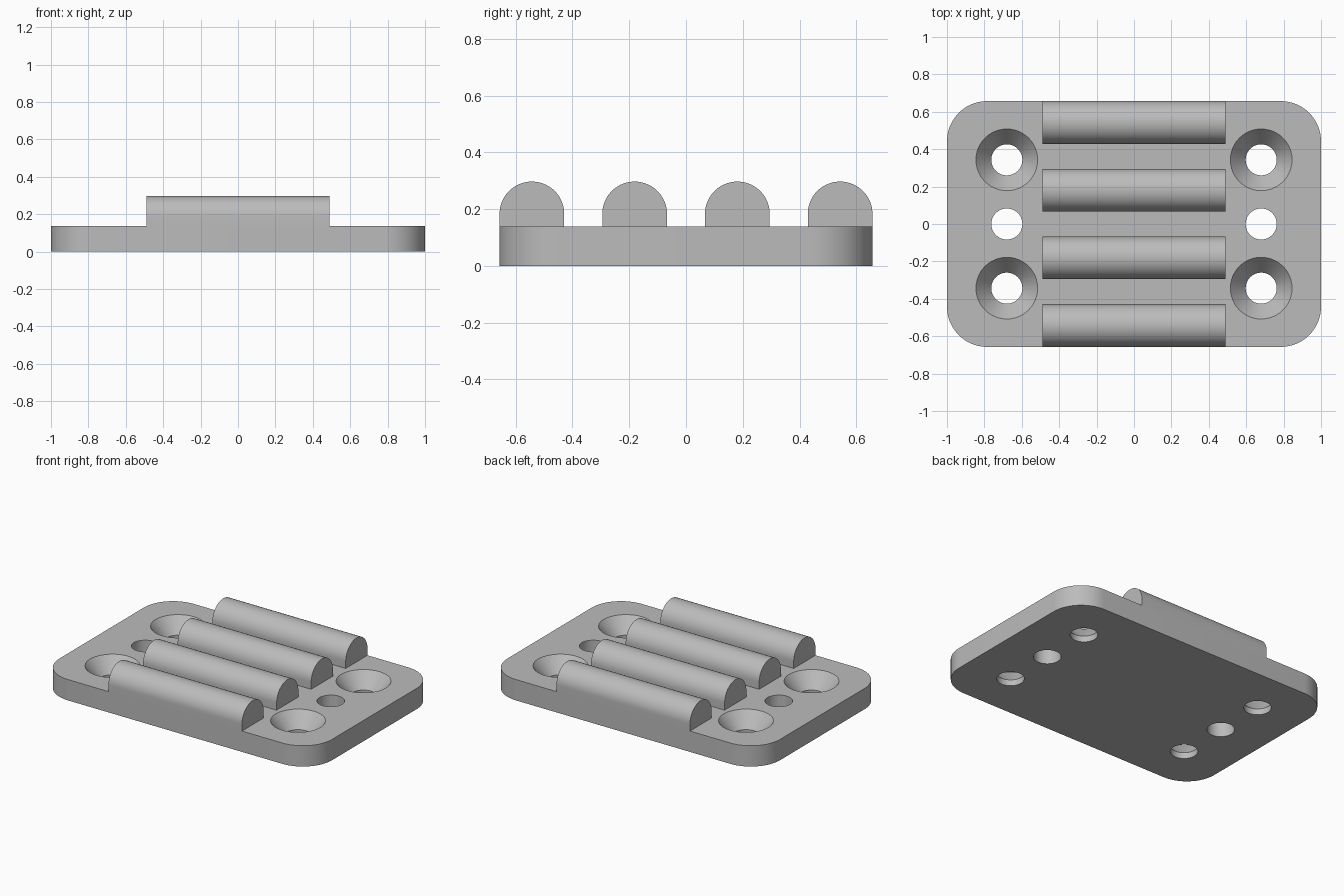
import bpy, bmesh
from math import sin, cos, pi, radians

cube = bpy.data.objects.get("Cube")
if cube:
    bpy.data.objects.remove(cube, do_unlink=True)

HALF_X, HALF_Y, THICK = 1.0, 0.657, 0.138
CORNER = 0.215
HOLE_R, SINK_R, SINK_Z = 0.083, 0.165, 0.04
HOLE_X, HOLE_Y = 0.68, 0.343
RIDGE_R, RIDGE_TOP, RIDGE_HALF = 0.114, 0.297, 0.489

grey = bpy.data.materials.new("light grey")
grey.use_nodes = True
colour = (0.5, 0.5, 0.5, 1)
grey.diffuse_color = colour
grey.node_tree.nodes["Principled BSDF"].inputs["Base Color"].default_value = colour


def arc(cx, cy, r, start, end, steps):
    angles = [radians(start + (end - start) * i / steps) for i in range(steps + 1)]
    return [(cx + r * cos(a), cy + r * sin(a)) for a in angles]


def finish(name, bm):
    bmesh.ops.recalc_face_normals(bm, faces=bm.faces)
    mesh = bpy.data.meshes.new(name)
    bm.to_mesh(mesh)
    bm.free()
    mesh.materials.append(grey)
    obj = bpy.data.objects.new(name, mesh)
    bpy.context.collection.objects.link(obj)
    return obj


def prism(name, points, depth):
    """Extrude a closed outline of 3D points along a vector."""
    bm = bmesh.new()
    face = bm.faces.new([bm.verts.new(p) for p in points])
    extruded = bmesh.ops.extrude_face_region(bm, geom=[face])["geom"]
    verts = [g for g in extruded if isinstance(g, bmesh.types.BMVert)]
    bmesh.ops.translate(bm, verts=verts, vec=depth)
    return finish(name, bm)


def lathe(name, profile, x, y, steps=48):
    """Closed solid of revolution from (radius, z) rings."""
    bm = bmesh.new()
    rings = [[bm.verts.new((px, py, z)) for px, py in arc(x, y, r, 0, 360, steps)[:-1]]
             for r, z in profile]
    for low, high in zip(rings, rings[1:]):
        for i in range(steps):
            j = (i + 1) % steps
            bm.faces.new((low[i], low[j], high[j], high[i]))
    bm.faces.new(rings[0])
    bm.faces.new(rings[-1])
    return finish(name, bm)


def smooth(obj):
    bpy.ops.object.select_all(action='DESELECT')
    obj.select_set(True)
    bpy.context.view_layer.objects.active = obj
    bpy.ops.object.shade_smooth_by_angle(angle=radians(30))


# Base plate with rounded corners
outline = []
for k, (sx, sy) in enumerate([(1, 1), (-1, 1), (-1, -1), (1, -1)]):
    outline += arc(sx * (HALF_X - CORNER), sy * (HALF_Y - CORNER), CORNER,
                   90 * k, 90 * k + 90, 16)
plate = prism("base_plate", [(x, y, 0) for x, y in outline], (0, 0, THICK))

# Plain centre holes and countersunk screw holes
above = 0.02
flare = (SINK_R - HOLE_R) / (THICK - SINK_Z) * above
plain = [(HOLE_R, -above), (HOLE_R, THICK + above)]
sunk = [(HOLE_R, -above), (HOLE_R, SINK_Z), (SINK_R + flare, THICK + above)]
for sx in (-1, 1):
    for sy in (-1, 0, 1):
        cutter = lathe("hole_cutter", sunk if sy else plain, sx * HOLE_X, sy * HOLE_Y)
        cutter.hide_render = True
        mod = plate.modifiers.new("hole", 'BOOLEAN')
        mod.operation, mod.solver, mod.object = 'DIFFERENCE', 'EXACT', cutter
        bpy.context.view_layer.objects.active = plate
        bpy.ops.object.modifier_apply(modifier=mod.name)
        bpy.data.objects.remove(cutter, do_unlink=True)
smooth(plate)

# Four round-topped ridges across the middle
spacing = 2 * (HALF_Y - RIDGE_R) / 3
for i in range(4):
    y = -HALF_Y + RIDGE_R + i * spacing
    section = arc(y, RIDGE_TOP - RIDGE_R, RIDGE_R, 0, 180, 32)
    section += [(y - RIDGE_R, THICK), (y + RIDGE_R, THICK)]
    ridge = prism(f"ridge_{i + 1}", [(-RIDGE_HALF, py, pz) for py, pz in section],
                  (2 * RIDGE_HALF, 0, 0))
    smooth(ridge)
